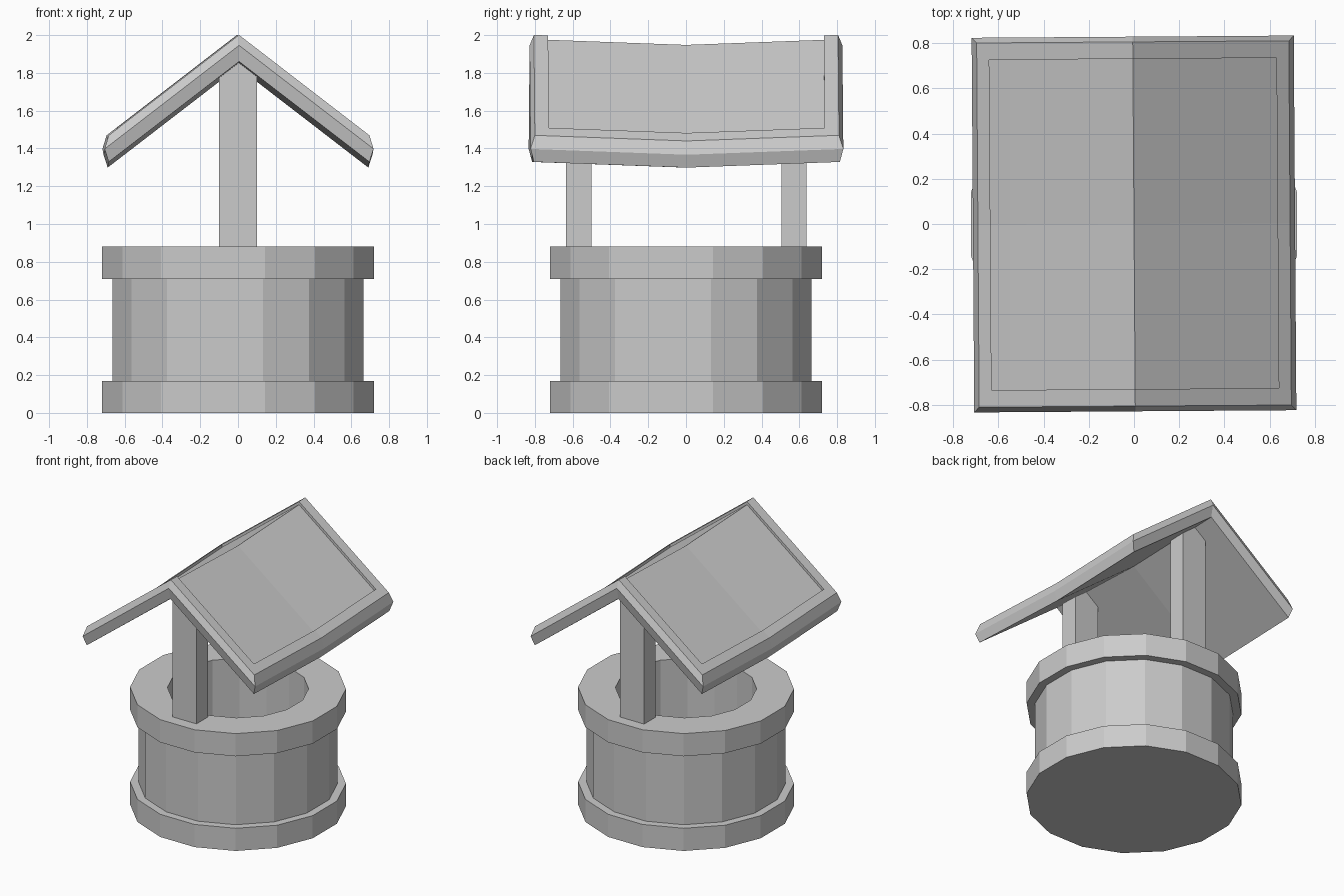
import bpy, bmesh
from math import sin, cos, pi, radians

if "Cube" in bpy.data.objects:
    bpy.data.objects.remove(bpy.data.objects["Cube"])


def make_object(name, verts, faces):
    mesh = bpy.data.meshes.new(name)
    mesh.from_pydata(verts, [], faces)
    bm = bmesh.new()
    bm.from_mesh(mesh)
    bmesh.ops.recalc_face_normals(bm, faces=bm.faces)
    bm.to_mesh(mesh)
    bm.free()
    obj = bpy.data.objects.new(name, mesh)
    bpy.context.collection.objects.link(obj)
    return obj


def bridge(rings, n):
    return [(r * n + i, r * n + (i + 1) % n, (r + 1) * n + (i + 1) % n, (r + 1) * n + i)
            for r in range(rings - 1) for i in range(n)]


# Stone well: 16-sided turned profile with base band, rim band and hollow shaft
N = 16
profile = [(.734, 0), (.734, .17), (.677, .17), (.677, .71), (.734, .71),
           (.734, .88), (.48, .88), (.48, .17)]
verts = [(r * cos(2 * pi * (i + .5) / N), r * sin(2 * pi * (i + .5) / N), z)
         for r, z in profile for i in range(N)]
last = (len(profile) - 1) * N
faces = bridge(len(profile), N) + [tuple(range(N)), tuple(range(last, last + N))]
make_object("well_wall", verts, faces)

# Posts: flat boards with gabled tops tucked into the roof
outline = [(-.1, .87), (.1, .87), (.1, 1.79), (0, 1.868), (-.1, 1.79)]
for name, y in (("front_post", -.568), ("back_post", .572)):
    verts = [(x, y + d, z) for d in (-.067, .067) for x, z in outline]
    make_object(name, verts, bridge(2, 5) + [tuple(range(5)), tuple(range(5, 10))])

# Roof: sagging gabled slab with bevelled edge and recessed panels
SLOPE, SAG = .77, .03
RING = [(-1, -1), (0, -1), (1, -1), (1, 0), (1, 1), (0, 1), (-1, 1), (-1, 0)]
layers = [(.635, .73, 1.978), (.635, .73, 2.001), (.69, .805, 2.001),
          (.712, .828, 1.945), (.69, .81, 1.86)]


def roof_point(x, y, ridge):
    return (x, y, ridge - SLOPE * abs(x) - SAG * (1 - abs(y) / .81))


verts = [roof_point(sx * w, sy * d, z) for w, d, z in layers for sx, sy in RING]
faces = bridge(len(layers), 8)
for start, z in ((0, layers[0][2]), (8 * (len(layers) - 1), layers[-1][2])):
    centre = len(verts)
    verts.append(roof_point(0, 0, z))
    faces += [(centre, start + (c - 1) % 8, start + c, start + (c + 1) % 8)
              for c in (0, 2, 4, 6)]
roof = make_object("roof", verts, faces)
roof.rotation_euler.z = radians(.4)
